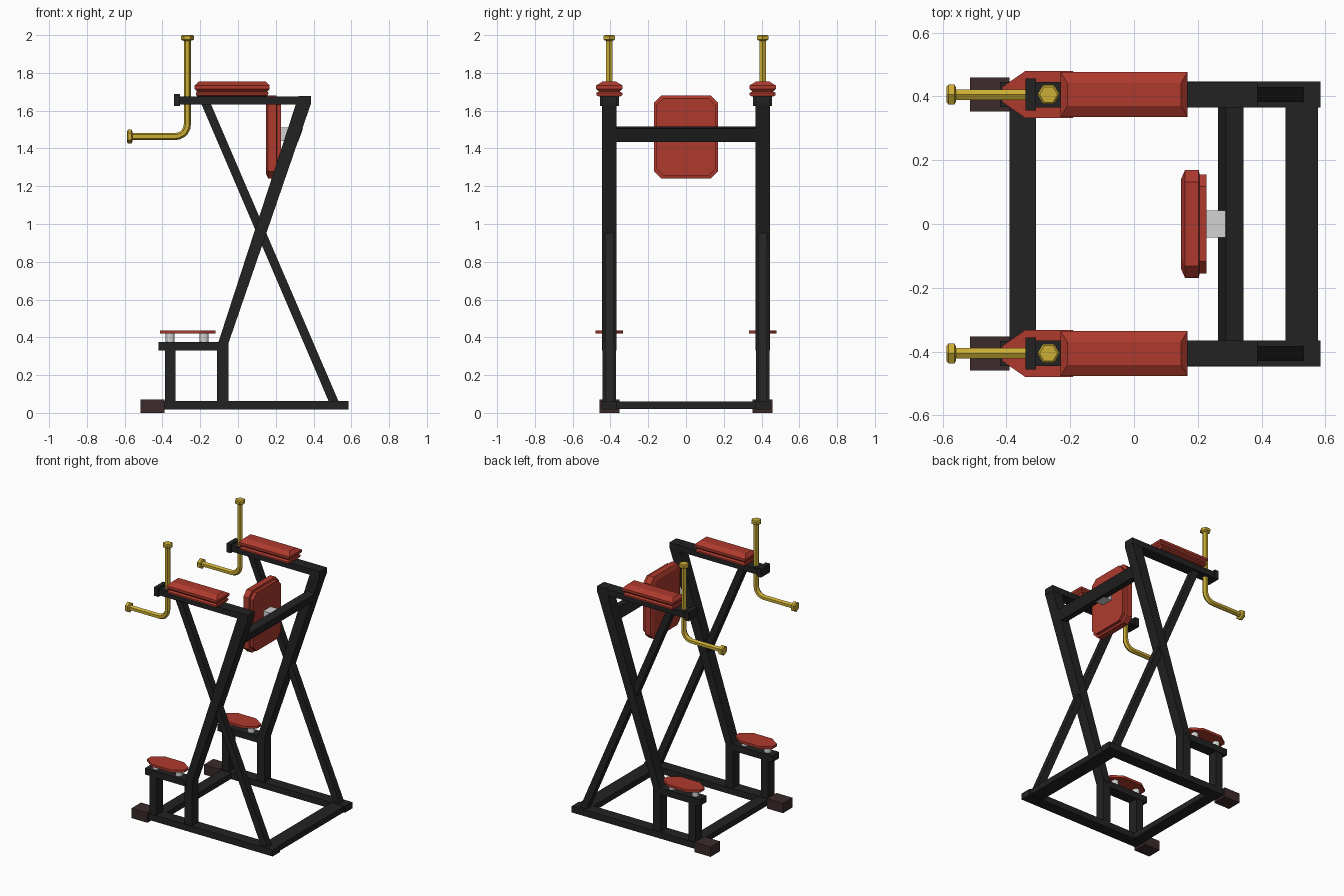
import bpy, bmesh, math
from mathutils import Vector

if "Cube" in bpy.data.objects:
    bpy.data.objects.remove(bpy.data.objects["Cube"])


def material(name, rgb):
    m = bpy.data.materials.new(name)
    m.diffuse_color = (*rgb, 1)
    m.use_nodes = True
    m.node_tree.nodes["Principled BSDF"].inputs["Base Color"].default_value = m.diffuse_color
    return m


BLACK = material("black steel", (0.016, 0.016, 0.016))
RED = material("red padding", (0.42, 0.042, 0.026))
YELLOW = material("yellow grip", (0.60, 0.42, 0.035))
GREY = material("light grey metal", (0.65, 0.65, 0.65))
BROWN = material("dark brown rubber", (0.045, 0.024, 0.024))


def loft(name, rings, mat):
    """Join equal-sized rings of points into a closed solid."""
    bm = bmesh.new()
    rows = [[bm.verts.new(p) for p in r] for r in rings]
    n = len(rows[0])
    for a, b in zip(rows, rows[1:]):
        for i in range(n):
            j = (i + 1) % n
            bm.faces.new((a[i], a[j], b[j], b[i]))
    bm.faces.new(rows[0])
    bm.faces.new(rows[-1])
    bmesh.ops.recalc_face_normals(bm, faces=bm.faces)
    me = bpy.data.meshes.new(name)
    bm.to_mesh(me)
    bm.free()
    me.materials.append(mat)
    ob = bpy.data.objects.new(name, me)
    bpy.context.collection.objects.link(ob)
    return ob


def prism(name, profile, yc, half, mat):
    """Extrude an x-z profile along y."""
    return loft(name, [[(x, y, z) for x, z in profile] for y in (yc - half, yc + half)], mat)


def box(name, x0, x1, yc, half, z0, z1, mat):
    return prism(name, [(x0, z0), (x1, z0), (x1, z1), (x0, z1)], yc, half, mat)


def octagon(hu, hv, cu, cv):
    """Rectangle with cut corners, as u-v pairs."""
    return [(hu, hv - cv), (hu - cu, hv), (cu - hu, hv), (-hu, hv - cv),
            (-hu, cv - hv), (cu - hu, -hv), (hu - cu, -hv), (hu, cv - hv)]


def cylinder(name, x, y, r, z0, z1, mat, n=12):
    return loft(name, [[(x + r * math.cos(math.tau * k / n), y + r * math.sin(math.tau * k / n), z)
                        for k in range(n)] for z in (z0, z1)], mat)


def sweep(name, path, y, mat):
    """Hexagonal tube along x-z path points of (x, z, radius, direction angle)."""
    rings = []
    for x, z, r, a in path:
        nrm = Vector((-math.sin(a), 0, math.cos(a)))
        rings.append([Vector((x, y, z)) + nrm * r * math.cos(k * math.pi / 3)
                      + Vector((0, 1, 0)) * r * math.sin(k * math.pi / 3) for k in range(6)])
    return loft(name, rings, mat)


Y = 0.406
for s, side in ((-1, "near"), (1, "far")):
    y = s * Y
    nm = lambda part: f"{side}_{part}"
    # base and lower frame
    box(nm("base_rail"), -0.40, 0.585, y, 0.041, 0.017, 0.062, BLACK)
    box(nm("front_foot"), -0.515, -0.39, y, 0.053, 0, 0.07, BROWN)
    box(nm("step_front_post"), -0.386, -0.33, y, 0.036, 0.05, 0.34, BLACK)
    box(nm("step_rear_post"), -0.11, -0.05, y, 0.0365, 0.05, 0.37, BLACK)
    box(nm("step_beam"), -0.42, -0.10, y, 0.039, 0.33, 0.375, BLACK)
    # leaning upright, brace and top beam
    prism(nm("upright"), [(-0.11, 0.355), (-0.05, 0.37), (0.387, 1.64), (0.387, 1.677),
                          (0.32, 1.677)], y, 0.0385, BLACK)
    prism(nm("diagonal_brace"), [(-0.20, 1.65), (-0.15, 1.65), (0.537, 0.05), (0.485, 0.05)],
          y, 0.024, BLACK)
    box(nm("arm_beam"), -0.315, 0.386, y, 0.04, 1.633, 1.676, BLACK)
    box(nm("arm_beam_cap"), -0.34, -0.308, y, 0.05, 1.625, 1.687, BLACK)
    # foot plate on two spacers
    loft(nm("foot_plate"), [[(u - 0.267, v + y, z) for u, v in octagon(0.147, 0.073, 0.072, 0.05)]
                            for z in (0.419, 0.436)], RED)
    for i, x in enumerate((-0.359, -0.179)):
        cylinder(nm(f"plate_spacer_{i}"), x, y, 0.024, 0.37, 0.42, GREY)
    # arm pad: cushion over a thin base, with a groove between
    layers = [(1.675, 0.186, 0.056), (1.682, 0.190, 0.069), (1.694, 0.192, 0.069),
              (1.701, 0.186, 0.054), (1.716, 0.199, 0.0705), (1.733, 0.199, 0.0705),
              (1.754, 0.178, 0.036)]
    loft(nm("arm_pad"), [[(-0.031 + a * hx, y + b * hy, z) for a, b in
                          ((1, 1), (-1, 1), (-1, -1), (1, -1))] for z, hx, hy in layers], RED)
    # bent grip with end knobs
    r, down, left, cx, cz = 0.019, -math.pi / 2, -math.pi, -0.268, 1.463
    path = [(cx, 2.0, 0.028, down), (cx, 1.994, 0.035, down), (cx, 1.977, 0.035, down),
            (cx, 1.971, 0.025, down), (cx, 1.97, r, down)]
    for k in range(6):
        t = k / 5 * math.pi / 2
        path.append((cx - 0.065 + 0.065 * math.cos(t), cz + 0.065 - 0.065 * math.sin(t), r, down - t))
    path += [(-0.558, cz, r, left), (-0.559, cz, 0.027, left), (-0.563, cz, 0.036, left),
             (-0.582, cz, 0.036, left), (-0.588, cz, 0.028, left)]
    sweep(nm("grip_handle"), path, y, YELLOW)

# cross bars
box("front_cross_bar", -0.39, -0.308, 0, 0.37, 0.02, 0.06, BLACK)
box("rear_cross_bar", 0.475, 0.577, 0, 0.37, 0.02, 0.06, BLACK)
prism("upper_cross_bar", [(0.264, 1.445), (0.318, 1.435), (0.344, 1.505), (0.288, 1.515)],
      0, 0.375, BLACK)

# back pad and its mount
pad = [(0.148, 0.142, 0.195), (0.160, 0.169, 0.22), (0.203, 0.169, 0.22),
       (0.206, 0.155, 0.207), (0.228, 0.155, 0.207)]
loft("back_pad", [[(x, u, v + 1.461) for u, v in octagon(hu, hv, 0.038, 0.038)]
                  for x, hu, hv in pad], RED)
box("back_pad_mount", 0.22, 0.292, 0, 0.042, 1.44, 1.51, GREY)
